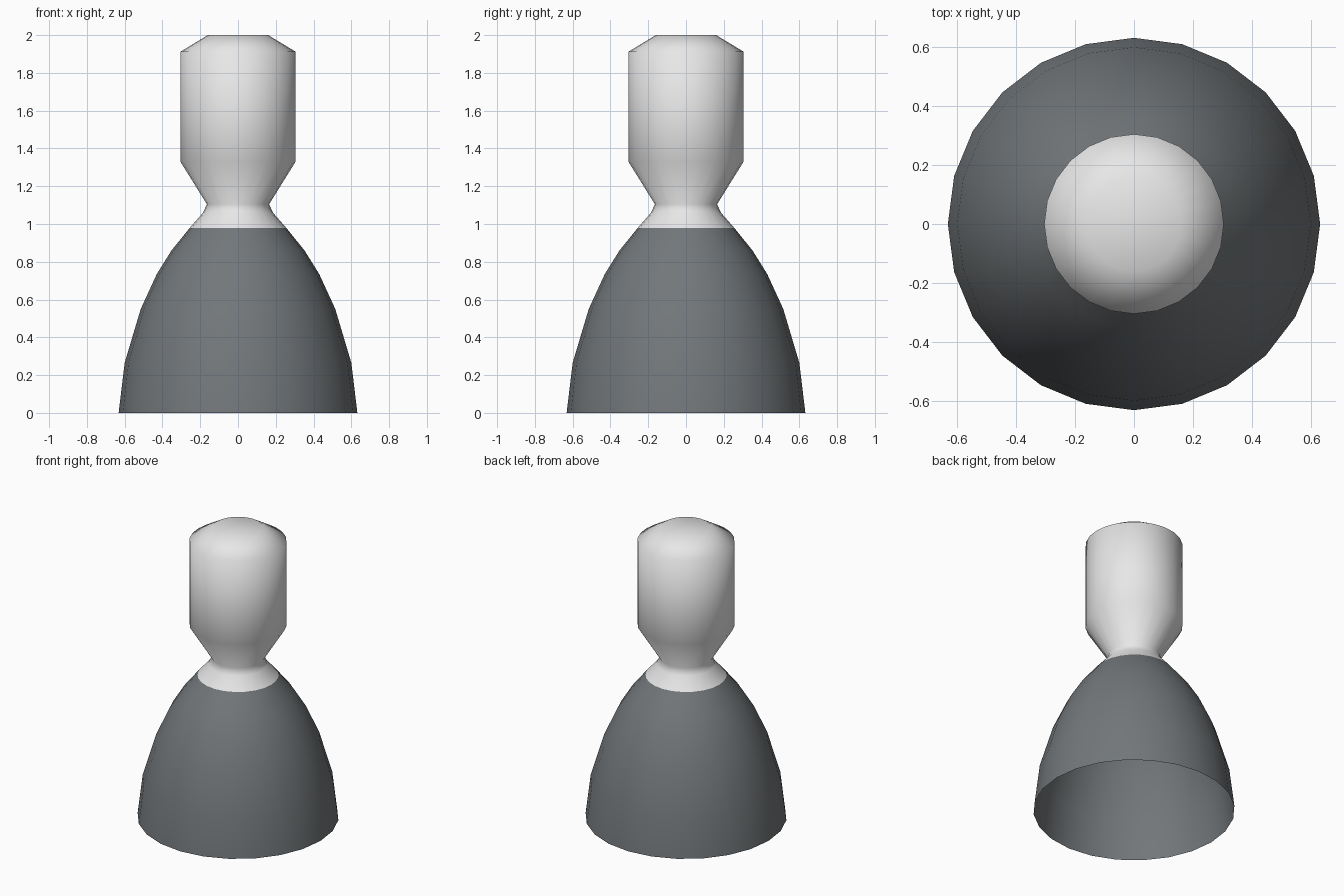
import bpy, bmesh, math

if "Cube" in bpy.data.objects:
    bpy.data.objects.remove(bpy.data.objects["Cube"])

SIDES = 24

def material(name, rgb):
    m = bpy.data.materials.new(name)
    m.diffuse_color = (*rgb, 1)
    m.use_nodes = True
    m.node_tree.nodes["Principled BSDF"].inputs["Base Color"].default_value = m.diffuse_color
    return m

white = material("pale_grey", (0.8, 0.8, 0.8))
dark = material("dark_grey", (0.17, 0.185, 0.195))

def lathe(name, profile, mat, cap=False):
    """Spin a (radius, z) profile around the z axis as a single smooth wall."""
    bm = bmesh.new()
    rings = [[bm.verts.new((r * math.cos(a), r * math.sin(a), z))
              for a in (2 * math.pi * i / SIDES for i in range(SIDES))]
             for r, z in profile]
    for low, high in zip(rings, rings[1:]):
        for i in range(SIDES):
            j = (i + 1) % SIDES
            bm.faces.new((low[i], low[j], high[j], high[i]))
    if cap:
        bm.faces.new(rings[-1])
    for f in bm.faces:
        f.smooth = True
    me = bpy.data.meshes.new(name)
    bm.to_mesh(me)
    bm.free()
    me.materials.append(mat)
    ob = bpy.data.objects.new(name, me)
    bpy.context.collection.objects.link(ob)
    return ob

# Flared open bell
lathe("nozzle_bell", [(0.632, 0), (0.60, 0.265), (0.515, 0.55), (0.43, 0.735),
                      (0.352, 0.86), (0.255, 0.98)], dark)

# Throat, chamber and capped top
lathe("combustion_chamber", [(0.255, 0.98), (0.185, 1.06), (0.165, 1.105),
                             (0.305, 1.33), (0.305, 1.912), (0.16, 2.0)], white, cap=True)
